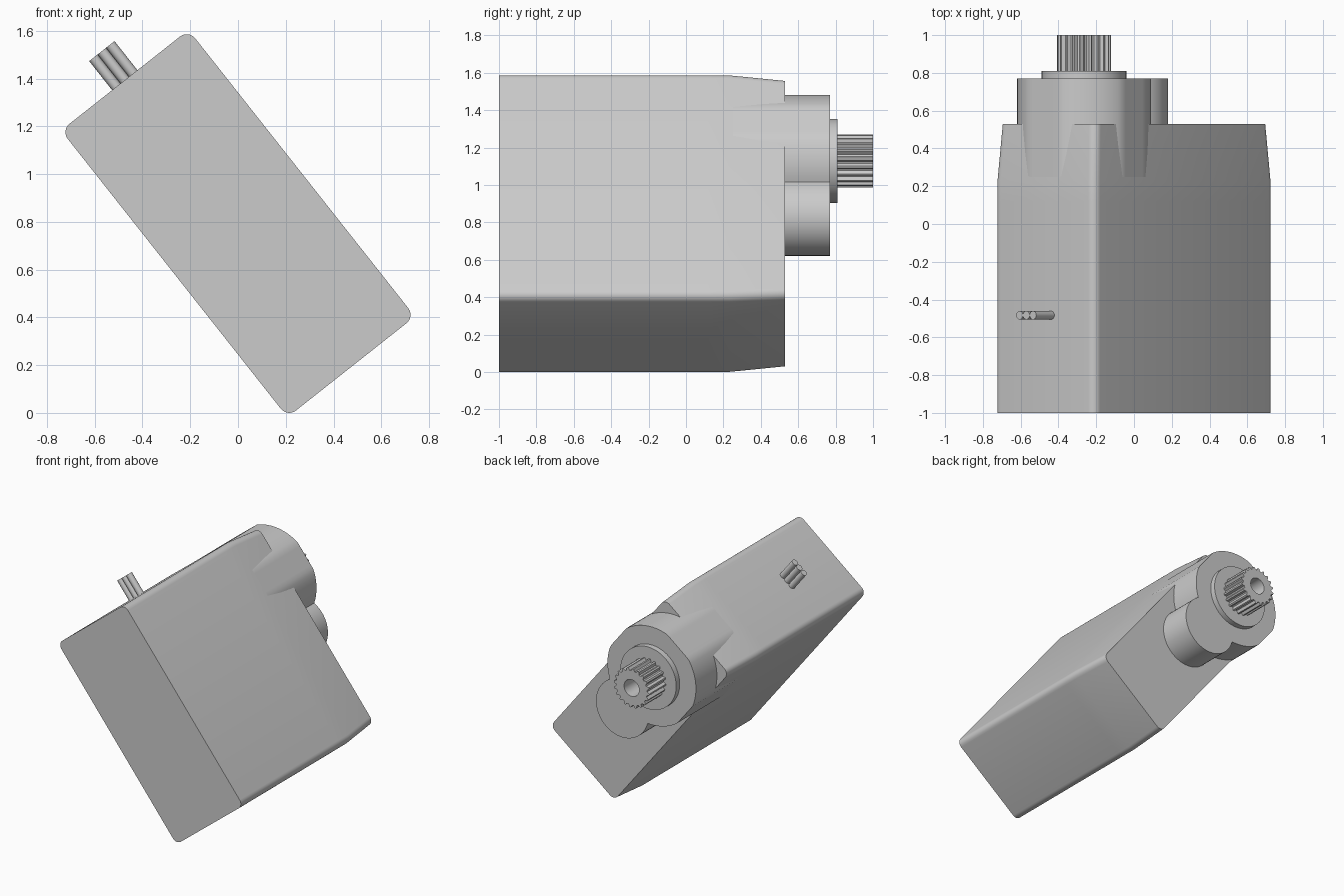
import bpy, bmesh, math

if "Cube" in bpy.data.objects:
    bpy.data.objects.remove(bpy.data.objects["Cube"], do_unlink=True)

grey = bpy.data.materials.new("light_grey")
grey.use_nodes = True
grey.diffuse_color = (0.6, 0.6, 0.6, 1)
grey.node_tree.nodes["Principled BSDF"].inputs["Base Color"].default_value = (0.6, 0.6, 0.6, 1)

TILT = math.radians(38.3)
SIN, COS = math.sin(TILT), math.cos(TILT)
MID_Z = 0.793
HALF_L, HALF_W, CORNER = 0.765, 0.34, 0.045
SHAFT_U = -0.427


def place(u, v, y):
    """u runs along the case, v across it, y along the shaft."""
    return (u * SIN + v * COS, y, MID_Z - u * COS + v * SIN)


def loft(name, rings):
    """Skin a list of equal-length rings and cap both ends."""
    bm = bmesh.new()
    rows = [[bm.verts.new(place(*p)) for p in ring] for ring in rings]
    n = len(rows[0])
    for a, b in zip(rows, rows[1:]):
        for i in range(n):
            j = (i + 1) % n
            bm.faces.new((a[i], a[j], b[j], b[i]))
    bm.faces.new(rows[0])
    bm.faces.new(rows[-1])
    bmesh.ops.recalc_face_normals(bm, faces=bm.faces)
    mesh = bpy.data.meshes.new(name)
    bm.to_mesh(mesh)
    bm.free()
    mesh.materials.append(grey)
    obj = bpy.data.objects.new(name, mesh)
    bpy.context.collection.objects.link(obj)
    bpy.ops.object.select_all(action="DESELECT")
    obj.select_set(True)
    bpy.context.view_layer.objects.active = obj
    bpy.ops.object.shade_smooth_by_angle(angle=math.radians(32))
    return obj


def at(outline, y):
    return [(u, v, y) for u, v in outline]


def arc(cu, r, start, end, steps):
    return [(cu + r * math.cos(start + (end - start) * i / steps),
             r * math.sin(start + (end - start) * i / steps)) for i in range(steps + 1)]


def circle(r, n):
    return arc(SHAFT_U, r, 0, math.tau, n)[:-1]


def case_outline(inset_u=0, inset_v=0):
    a, b = HALF_L - CORNER - inset_u, HALF_W - CORNER - inset_v
    pts = []
    for k, (su, sv) in enumerate(((1, 1), (-1, 1), (-1, -1), (1, -1))):
        start = k * math.pi / 2
        pts += [(u + su * a, v + sv * b)
                for u, v in arc(0, CORNER, start, start + math.pi / 2, 6)]
    return pts


# Case: three stacked shells, the last one tapering
full = case_outline()
loft("front_case", [at(full, -1.0), at(full, -0.46)])
loft("middle_case", [at(full, -0.46), at(full, 0.12)])
loft("back_case", [at(full, 0.12), at(full, 0.23), at(case_outline(0.026, 0.015), 0.53)])

# Gear housing: two joined circles, trimmed flush with the case sides
BIG, SMALL, GAP = 0.354, 0.21, 0.38
meet = (GAP ** 2 + BIG ** 2 - SMALL ** 2) / (2 * GAP)
alpha = math.acos(meet / BIG)
beta = math.acos((meet - GAP) / SMALL)
lobes = (arc(SHAFT_U, BIG, alpha, math.tau - alpha, 64)
         + arc(SHAFT_U + GAP, SMALL, -beta, beta, 32)[1:-1])
lobes = [(max(u, 0.001 - HALF_L), max(-HALF_W + 0.001, min(HALF_W - 0.001, v))) for u, v in lobes]
loft("gear_housing", [at(lobes, 0.25), at(lobes, 0.77)])

# Bearing collar
collar = circle(0.224, 64)
loft("bearing_collar", [at(collar, 0.76), at(collar, 0.81)])

# Splined output shaft with a screw hole
TEETH = 20
teeth = []
for i in range(TEETH * 4):
    r = 0.142 if i % 4 < 2 else 0.124
    ang = math.tau * i / (TEETH * 4)
    teeth.append((SHAFT_U + r * math.cos(ang), r * math.sin(ang)))
hole = circle(0.06, TEETH * 4)
loft("output_shaft", [at(teeth, 0.80), at(teeth, 1.0), at(hole, 1.0), at(hole, 0.84)])

# Three cable wires leaving the end of the case
WIRE = 0.0225
for i, side in enumerate(("right", "middle", "left")):
    v0 = (i - 1) * WIRE * 2
    ends = []
    for u in (-0.74, -0.92):
        ends.append([(u, v0 + WIRE * math.cos(math.tau * k / 16),
                      -0.483 + WIRE * math.sin(math.tau * k / 16)) for k in range(16)])
    loft(side + "_wire", ends)
